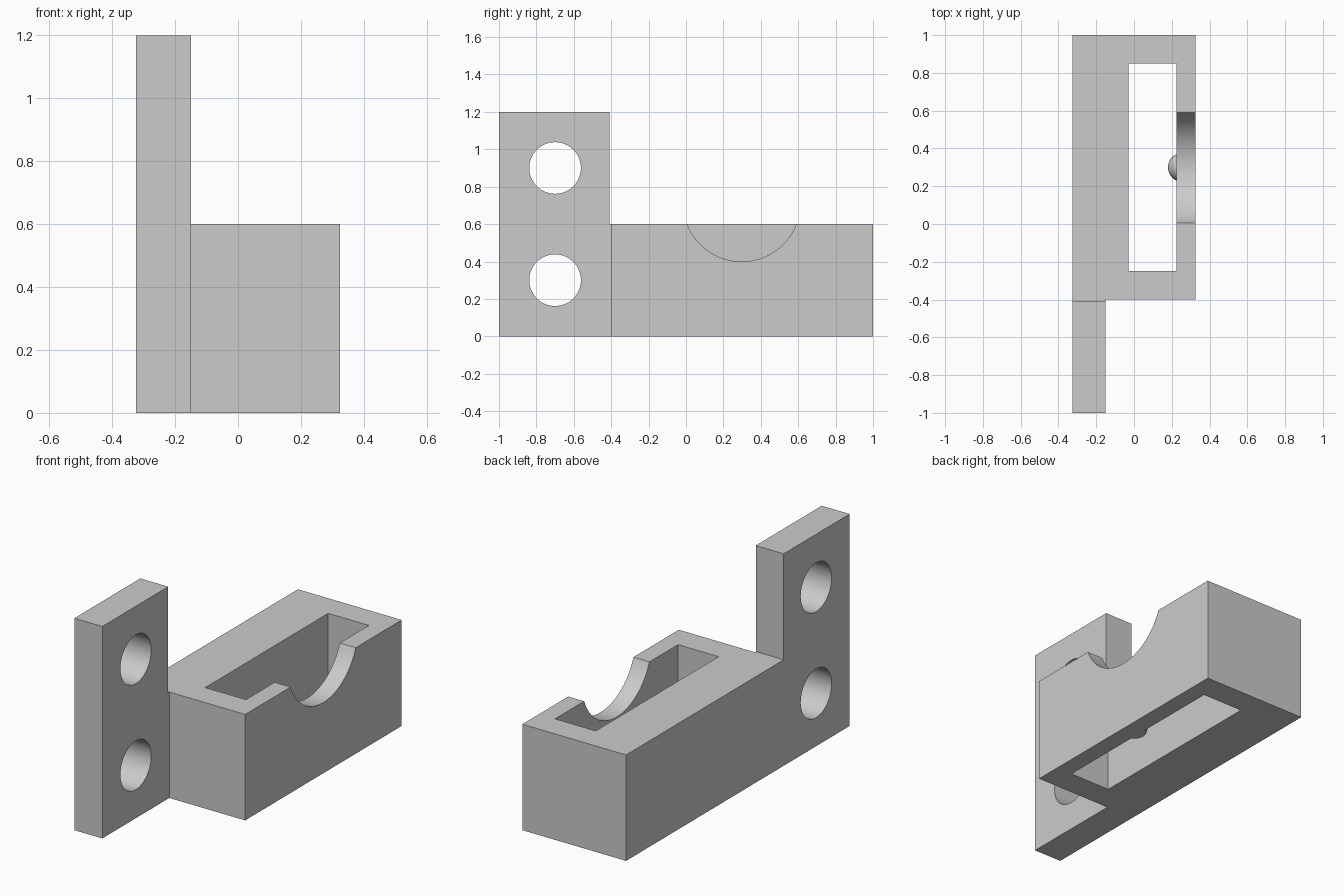
import bpy, bmesh, math
from mathutils import Vector

cube = bpy.data.objects.get("Cube")
if cube:
    bpy.data.objects.remove(cube, do_unlink=True)

grey = bpy.data.materials.new("plain grey")
grey.use_nodes = True
colour = (0.6, 0.6, 0.6, 1)
grey.diffuse_color = colour
grey.node_tree.nodes["Principled BSDF"].inputs["Base Color"].default_value = colour


def finish(name, bm):
    bmesh.ops.recalc_face_normals(bm, faces=bm.faces)
    mesh = bpy.data.meshes.new(name)
    bm.to_mesh(mesh)
    bm.free()
    mesh.materials.append(grey)
    obj = bpy.data.objects.new(name, mesh)
    bpy.context.collection.objects.link(obj)
    return obj


def extrude_x(name, profile, x0, x1):
    """Extrude a (y, z) outline from x0 to x1."""
    bm = bmesh.new()
    face = bm.faces.new([bm.verts.new((x0, y, z)) for y, z in profile])
    ext = bmesh.ops.extrude_face_region(bm, geom=[face])["geom"]
    moved = [v for v in ext if isinstance(v, bmesh.types.BMVert)]
    bmesh.ops.translate(bm, verts=moved, vec=(x1 - x0, 0, 0))
    return finish(name, bm)


def rect(y0, y1, z0, z1):
    return [(y0, z0), (y1, z0), (y1, z1), (y0, z1)]


def circle(y, z, r, n=64):
    return [(y + r * math.cos(math.tau * i / n), z + r * math.sin(math.tau * i / n))
            for i in range(n)]


def combine(target, tool, operation):
    mod = target.modifiers.new(tool.name, 'BOOLEAN')
    mod.operation, mod.object, mod.solver = operation, tool, 'EXACT'
    bpy.context.view_layer.objects.active = target
    bpy.ops.object.modifier_apply(modifier=mod.name)
    bpy.data.objects.remove(tool, do_unlink=True)


def smooth(obj):
    bpy.ops.object.select_all(action='DESELECT')
    obj.select_set(True)
    bpy.context.view_layer.objects.active = obj
    bpy.ops.object.shade_smooth_by_angle(angle=math.radians(30))


# Side plate with the upright mounting flange, plus the block beside it
bracket = extrude_x("bracket", [(-1, 0), (1, 0), (1, 0.6), (-0.41, 0.6),
                                (-0.41, 1.2), (-1, 1.2)], -0.325, -0.15)
combine(bracket, extrude_x("block", rect(-0.4, 1, 0, 0.6), -0.15, 0.325), 'UNION')

# Long slot, round notch in the thin wall, two mounting holes
combine(bracket, extrude_x("slot", rect(-0.25, 0.85, -0.2, 0.9), -0.03, 0.225), 'DIFFERENCE')
combine(bracket, extrude_x("notch", circle(0.298, 0.713, 0.313, 96), 0.1, 0.5), 'DIFFERENCE')
for z in (0.3, 0.9):
    combine(bracket, extrude_x("hole", circle(-0.7, z, 0.138), -0.5, 0.0), 'DIFFERENCE')
smooth(bracket)

# Small rounded bump low on the inner wall, trimmed flat underneath
bm = bmesh.new()
bmesh.ops.create_uvsphere(bm, u_segments=32, v_segments=16, radius=0.077)
bmesh.ops.translate(bm, verts=bm.verts, vec=(0.257, 0.3, 0.035))
for point, normal in (((0, 0, 0.001), (0, 0, -1)), ((0.235, 0, 0), (1, 0, 0))):
    cut = bmesh.ops.bisect_plane(bm, geom=bm.verts[:] + bm.edges[:] + bm.faces[:],
                                 plane_co=Vector(point), plane_no=Vector(normal),
                                 clear_outer=True)
    edges = [e for e in cut["geom_cut"] if isinstance(e, bmesh.types.BMEdge)]
    bmesh.ops.holes_fill(bm, edges=edges)
smooth(finish("inner_bump", bm))
